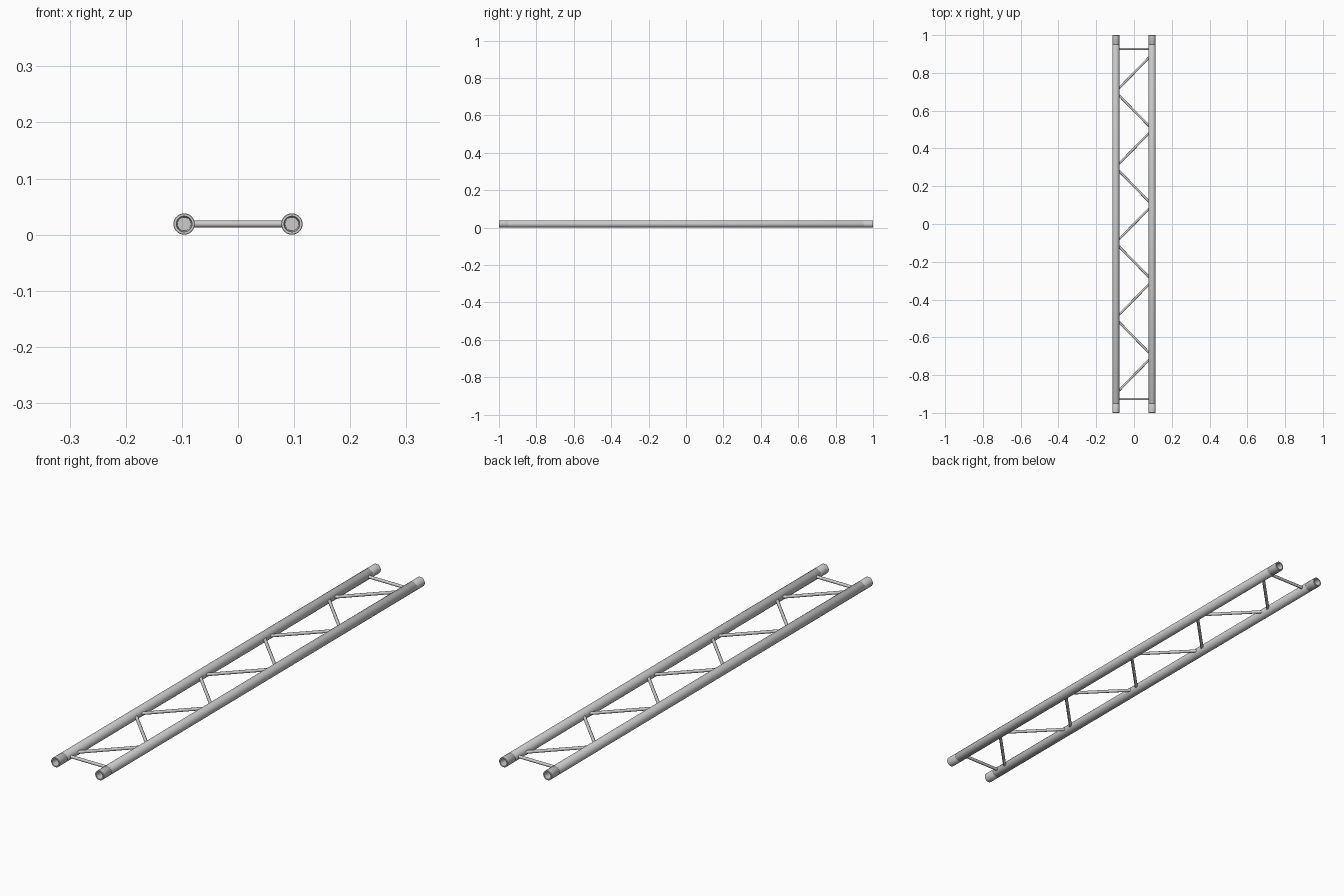
import bpy, bmesh, math
from mathutils import Vector

if "Cube" in bpy.data.objects:
    bpy.data.objects.remove(bpy.data.objects["Cube"])

TUBE_X, Z, R = 0.096, 0.019, 0.019
BRACE_R = 0.006


def finish(name, bm):
    bmesh.ops.recalc_face_normals(bm, faces=bm.faces)
    mesh = bpy.data.meshes.new(name)
    bm.to_mesh(mesh)
    bm.free()
    ob = bpy.data.objects.new(name, mesh)
    bpy.context.collection.objects.link(ob)
    bpy.ops.object.select_all(action='DESELECT')
    ob.select_set(True)
    bpy.context.view_layer.objects.active = ob
    bpy.ops.object.shade_smooth_by_angle(angle=math.radians(35))
    return ob


def lathe_y(name, x, profile, sides=32):
    """Rings of (radius, y) joined along the y axis, capped at both ends."""
    bm = bmesh.new()
    rings = []
    for r, y in profile:
        rings.append([bm.verts.new((x + r * math.cos(2 * math.pi * i / sides), y,
                                    Z + r * math.sin(2 * math.pi * i / sides)))
                      for i in range(sides)])
    for a, b in zip(rings, rings[1:]):
        for i in range(sides):
            j = (i + 1) % sides
            bm.faces.new((a[i], a[j], b[j], b[i]))
    bm.faces.new(rings[0])
    bm.faces.new(rings[-1])
    return finish(name, bm)


def rod(name, start, end, r=BRACE_R, sides=16):
    a, b = Vector(start), Vector(end)
    bm = bmesh.new()
    bmesh.ops.create_cone(bm, cap_ends=True, segments=sides, radius1=r, radius2=r,
                          depth=(b - a).length)
    ob = finish(name, bm)
    ob.location = (a + b) / 2
    ob.rotation_euler = (b - a).to_track_quat('Z', 'Y').to_euler()
    return ob


# main chords: conical socket, end rim, coupler seam groove, long tube
half = [(0.012, -0.95), (0.014, -1.0), (0.0182, -1.0), (0.019, -0.999),
        (0.019, -0.952), (0.0183, -0.951), (0.0183, -0.949), (0.019, -0.948)]
profile = half + [(r, -y) for r, y in reversed(half)]
for side, s in (("left", -1), ("right", 1)):
    lathe_y(f"{side}_chord_tube", s * TUBE_X, profile)

# straight cross bars near the ends
for end, y in (("front", -0.927), ("back", 0.927)):
    rod(f"{end}_cross_bar", (-0.086, y, Z), (0.086, y, Z))

# zigzag bracing
for i in range(9):
    y = 0.8 - 0.2 * i
    s = 1 if i % 2 == 0 else -1
    rod(f"diagonal_brace_{i + 1}", (s * 0.09, y + 0.092, Z), (-s * 0.09, y - 0.092, Z))
